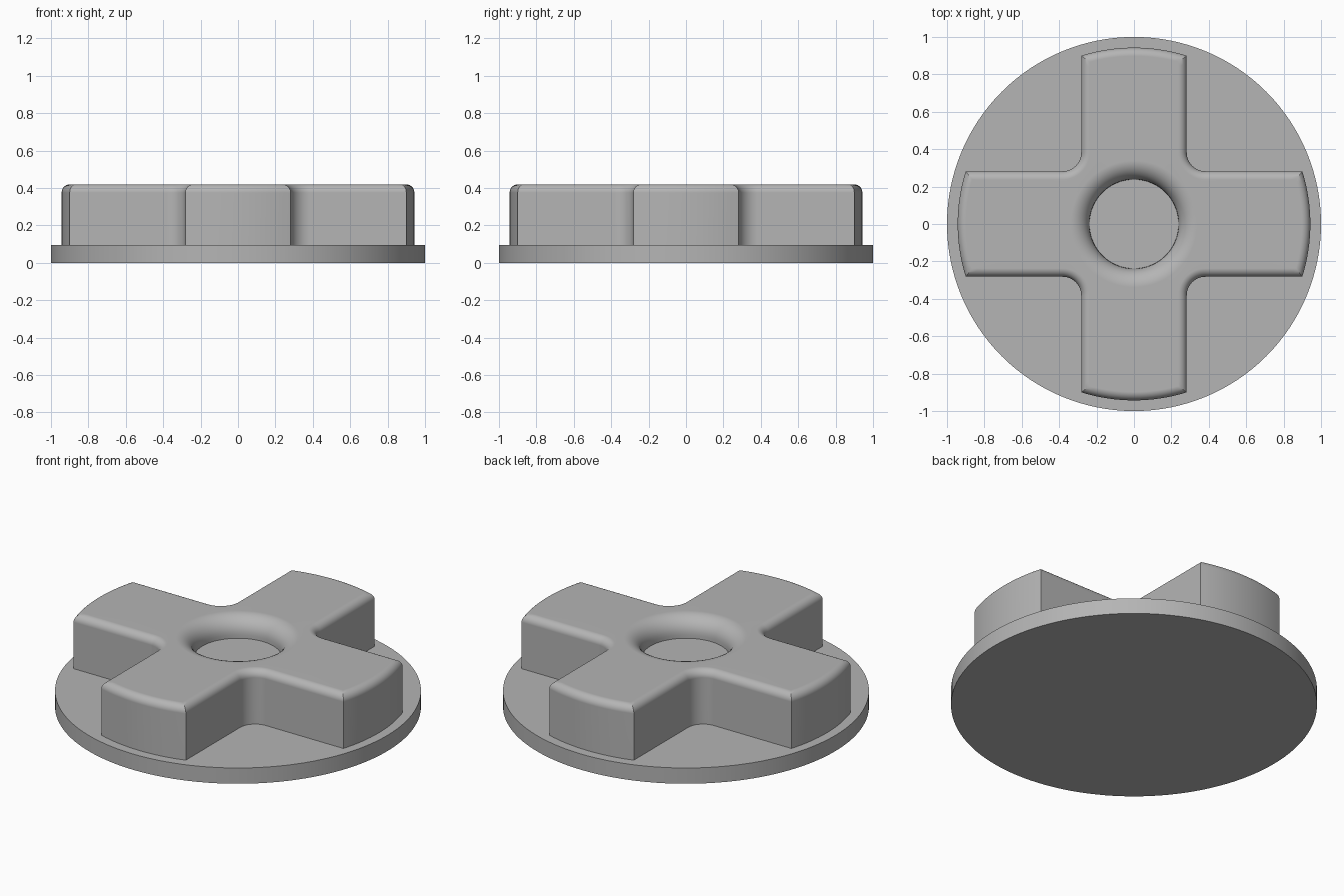
import bpy, bmesh
from math import sin, cos, pi, sqrt, atan2, radians
from mathutils import Vector

if "Cube" in bpy.data.objects:
    bpy.data.objects.remove(bpy.data.objects["Cube"])

BASE_TOP, PAD_TOP = 0.095, 0.42
HALF_WIDTH, TIP_RADIUS, INNER_FILLET = 0.282, 0.943, 0.1
EDGE_ROUND, DISH_RADIUS, DISH_ROUND, DISH_FLOOR = 0.045, 0.238, 0.1, 0.3

grey = bpy.data.materials.new("plain grey")
grey.use_nodes = True
colour = (0.46, 0.46, 0.46, 1)
grey.diffuse_color = colour
grey.node_tree.nodes["Principled BSDF"].inputs["Base Color"].default_value = colour


def finish(bm, name):
    bmesh.ops.recalc_face_normals(bm, faces=bm.faces)
    mesh = bpy.data.meshes.new(name)
    bm.to_mesh(mesh)
    bm.free()
    mesh.materials.append(grey)
    obj = bpy.data.objects.new(name, mesh)
    bpy.context.collection.objects.link(obj)
    bpy.ops.object.select_all(action='DESELECT')
    obj.select_set(True)
    bpy.context.view_layer.objects.active = obj
    bpy.ops.object.shade_smooth_by_angle(angle=radians(30))
    normals = obj.modifiers.new("even normals", 'WEIGHTED_NORMAL')
    normals.keep_sharp = True
    return obj


def cross_outline(inset):
    """Cross with arced tips and filleted inner corners, shrunk by inset."""
    w, r, f = HALF_WIDTH - inset, TIP_RADIUS - inset, INNER_FILLET + inset
    c = HALF_WIDTH + INNER_FILLET
    tip = atan2(w, sqrt(r * r - w * w))
    tip_x = r * cos(tip)
    n = 16
    quarter = [(r * cos(a), r * sin(a)) for a in
               (-tip + 2 * tip * i / n for i in range(n))]
    side = [(tip_x + (c - tip_x) * i / n, w) for i in range(n)]
    quarter += side
    quarter += [(c - f * sin(a), c - f * cos(a)) for a in
                (pi / 2 * i / n for i in range(n))]
    quarter += [(w, c + (tip_x - c) * i / n) for i in range(n)]
    points = []
    for turn in range(4):
        for x, y in quarter:
            for _ in range(turn):
                x, y = -y, x
            points.append((x, y))
    return points


# Round base disc
bm = bmesh.new()
bmesh.ops.create_cone(bm, cap_ends=True, segments=128, radius1=1, radius2=1, depth=BASE_TOP)
bmesh.ops.translate(bm, verts=bm.verts, vec=Vector((0, 0, BASE_TOP / 2)))
finish(bm, "base_disc")

# Cross pad: walls, rounded top edge, flat top, then the dished centre
steps = 8
arc = [pi / 2 * i / steps for i in range(steps + 1)]
rings = [[(x, y, BASE_TOP) for x, y in cross_outline(0)]]
for a in arc:
    z = PAD_TOP - EDGE_ROUND * (1 - sin(a))
    rings.append([(x, y, z) for x, y in cross_outline(EDGE_ROUND * (1 - cos(a)))])

angles = [atan2(y, x) for x, y, z in rings[-1]]
dish = [(DISH_RADIUS + DISH_ROUND * (1 - sin(a)), PAD_TOP - DISH_ROUND * (1 - cos(a))) for a in arc]
dish.append((DISH_RADIUS, DISH_FLOOR))
for r, z in dish:
    rings.append([(r * cos(a), r * sin(a), z) for a in angles])

bm = bmesh.new()
loops = [[bm.verts.new(p) for p in ring] for ring in rings]
for low, high in zip(loops, loops[1:]):
    for i in range(len(low)):
        bm.faces.new((low[i - 1], low[i], high[i], high[i - 1]))
bm.faces.new(loops[-1])
bm.faces.new(loops[0][::-1])
finish(bm, "cross_pad")
